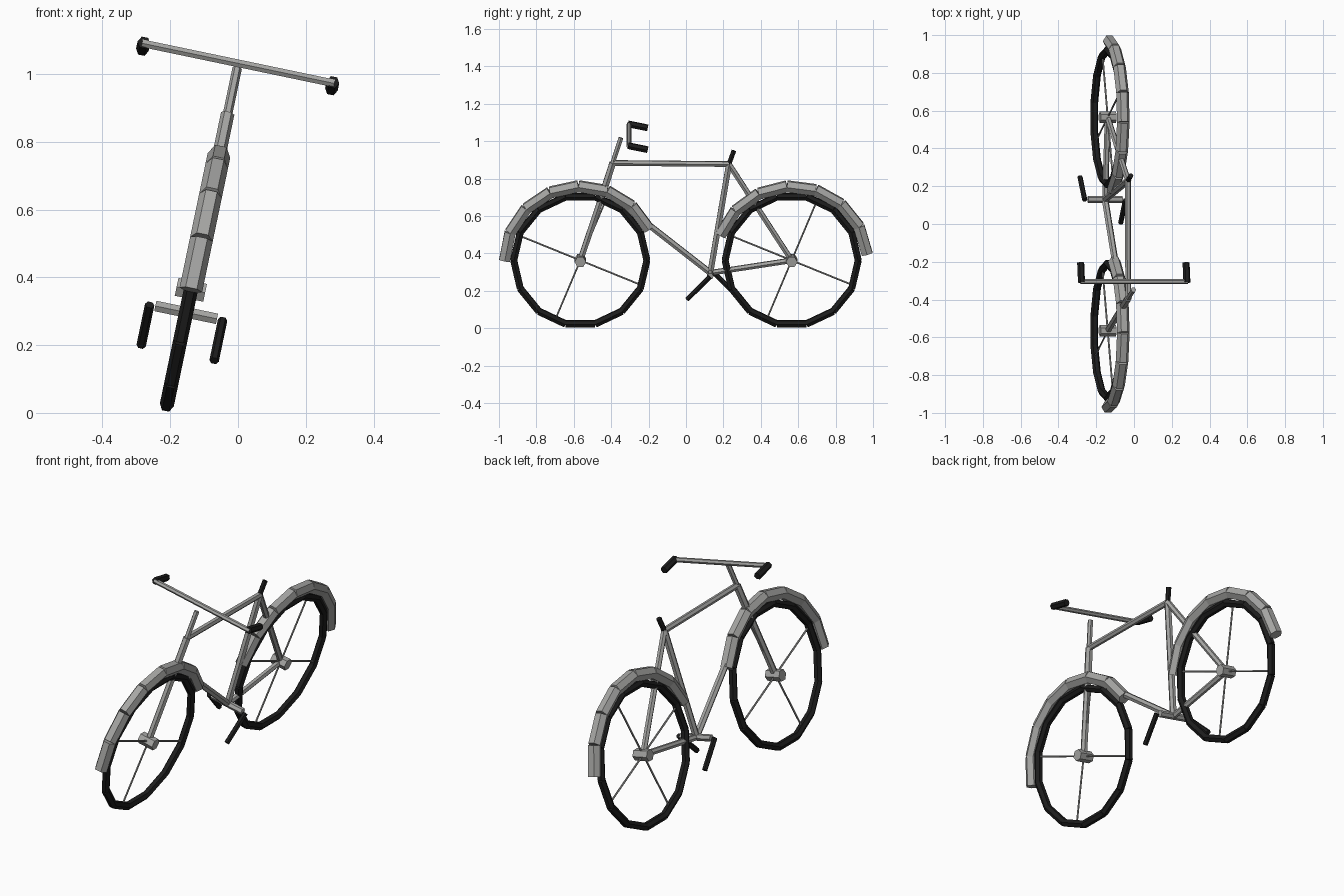
import bpy, bmesh, math
from mathutils import Vector, Matrix

if "Cube" in bpy.data.objects:
    bpy.data.objects.remove(bpy.data.objects["Cube"])

# The bicycle is built upright, then leaned sideways about its tyre contact line
LEAN = math.radians(11.8)
PLACE = Matrix.Translation((-0.215, 0, 0)) @ Matrix.Rotation(LEAN, 4, 'Y')
HUB_Z, HUB_Y = 0.371, 0.565
SIDES = 6


def material(name, c):
    m = bpy.data.materials.new(name)
    m.diffuse_color = (*c, 1)
    m.use_nodes = True
    m.node_tree.nodes["Principled BSDF"].inputs["Base Color"].default_value = m.diffuse_color
    return m


STEEL = material("grey steel", (0.38, 0.38, 0.37))
BLACK = material("black rubber", (0.012, 0.012, 0.012))


def add_tube(bm, a, b, r):
    a, b = Vector(a), Vector(b)
    d = (b - a).normalized()
    side = Vector((1, 0, 0)) if abs(d.x) < 0.9 else Vector((0, 1, 0))
    side = (side - d * side.dot(d)).normalized()
    other = d.cross(side)
    rings = []
    for p in (a, b):
        ring = []
        for i in range(SIDES):
            t = 2 * math.pi * i / SIDES
            ring.append(bm.verts.new(p + r * (side * math.cos(t) + other * math.sin(t))))
        rings.append(ring)
    lo, hi = rings
    for i in range(SIDES):
        j = (i + 1) % SIDES
        bm.faces.new((lo[i], lo[j], hi[j], hi[i]))
    bm.faces.new(lo[::-1])
    bm.faces.new(hi)


def part(name, mat, r, *segments):
    bm = bmesh.new()
    for a, b in segments:
        add_tube(bm, a, b, r)
    bmesh.ops.recalc_face_normals(bm, faces=bm.faces)
    bm.transform(PLACE)
    me = bpy.data.meshes.new(name)
    bm.to_mesh(me)
    bm.free()
    me.materials.append(mat)
    ob = bpy.data.objects.new(name, me)
    bpy.context.collection.objects.link(ob)
    return ob


def arc(cy, radius, start, end, n):
    pts = []
    for i in range(n + 1):
        t = math.radians(start + (end - start) * i / n)
        pts.append((0, cy + radius * math.cos(t), HUB_Z + radius * math.sin(t)))
    return list(zip(pts, pts[1:]))


# Wheels: tyre, hub, four spokes and mudguard
for label, cy, a0, a1 in (("front", -HUB_Y, 25, 180), ("rear", HUB_Y, 5, 160)):
    part(label + "_tyre", BLACK, 0.021, *arc(cy, 0.356, 0, 360, 14))
    part(label + "_hub", STEEL, 0.031, ((-0.043, cy, HUB_Z), (0.043, cy, HUB_Z)))
    centre = Vector((0, cy, HUB_Z))
    spokes = []
    for k in range(4):
        t = math.radians(67.5 + 90 * k)
        spokes.append((centre, centre + 0.35 * Vector((0, math.cos(t), math.sin(t)))))
    part(label + "_spokes", STEEL, 0.005, *spokes)
    part(label + "_mudguard", STEEL, 0.034, *arc(cy, 0.405, a0, a1, 7))

# Frame joints
front_hub, rear_hub = (0, -HUB_Y, HUB_Z), (0, HUB_Y, HUB_Z)
crown, head_top = (0, -0.442, 0.745), (0, -0.392, 0.903)
bracket, seat_joint = (0, 0.13, 0.303), (0, 0.23, 0.897)

# Frame tubes
part("fork", STEEL, 0.018, (front_hub, crown))
part("head_tube", STEEL, 0.020, (crown, head_top))
part("stem", STEEL, 0.014, (head_top, (0, -0.348, 1.04)))
part("top_tube", STEEL, 0.016, (head_top, seat_joint))
part("down_tube", STEEL, 0.018, ((0, -0.425, 0.745), bracket))
part("seat_tube", STEEL, 0.018, (bracket, seat_joint))
part("chain_stay", STEEL, 0.016, (bracket, rear_hub))
part("seat_stay", STEEL, 0.016, (rear_hub, seat_joint))
part("seat_post", BLACK, 0.014, (seat_joint, (0, 0.256, 0.970)))

# Handlebar and grips
part("handlebar", STEEL, 0.013, ((-0.29, -0.305, 1.054), (0.29, -0.305, 1.054)))
for s, label in ((-1, "left"), (1, "right")):
    part(label + "_grip", BLACK, 0.019,
         ((s * 0.285, -0.31, 1.057), (s * 0.285, -0.205, 1.035)))

# Crank axle and the two crank arms
part("crank_axle", STEEL, 0.018, ((-0.093, 0.13, 0.303), (0.093, 0.13, 0.303)))
for s, label in ((-1, "left"), (1, "right")):
    part(label + "_crank", BLACK, 0.014,
         ((s * 0.11, 0.127, 0.303), (s * 0.11, 0.127 - s * 0.122, 0.180)))
